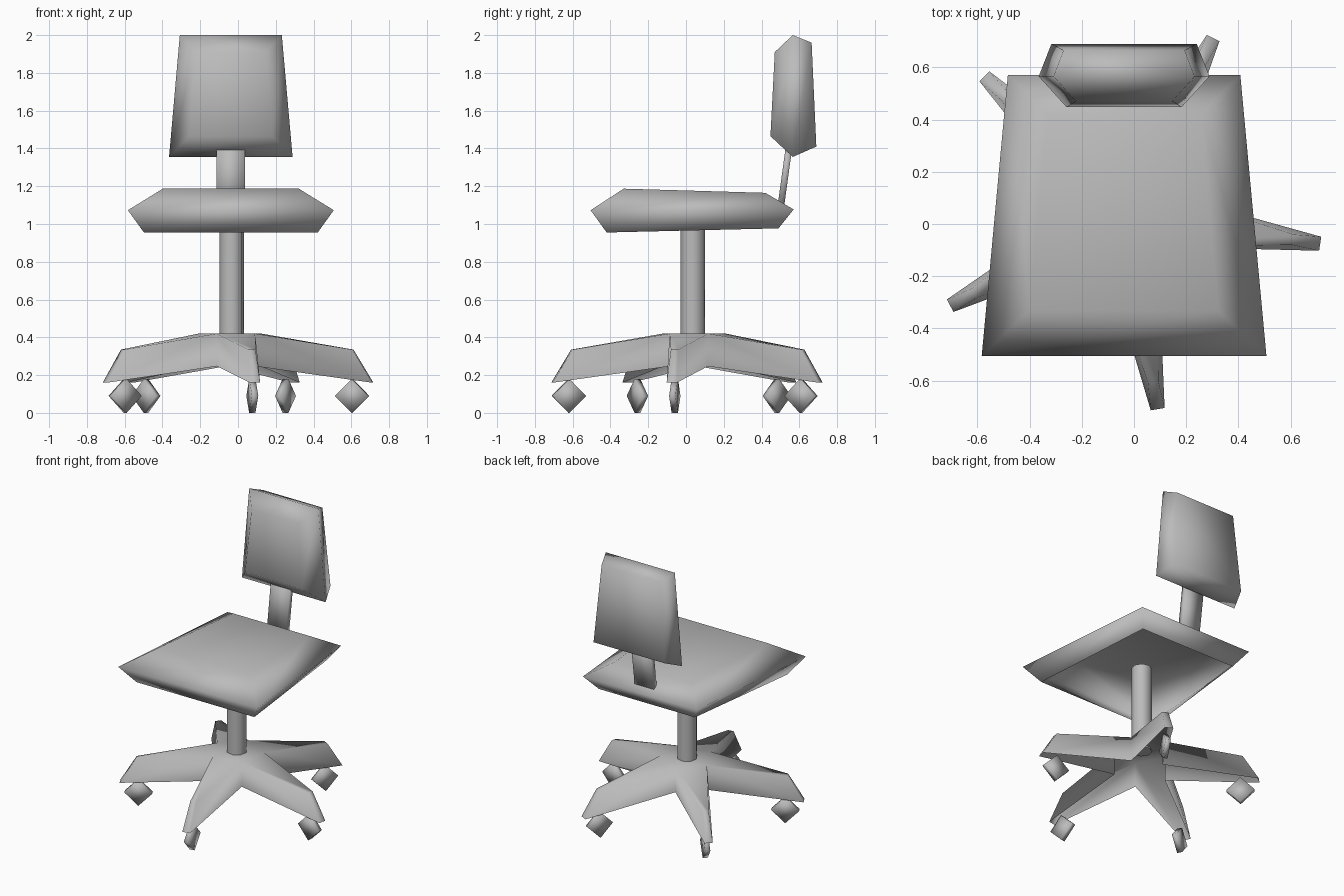
import bpy, bmesh
from math import radians, pi
from mathutils import Vector, Matrix

if "Cube" in bpy.data.objects:
    bpy.data.objects.remove(bpy.data.objects["Cube"])

grey = bpy.data.materials.new("plain grey")
grey.use_nodes = True
grey.diffuse_color = (0.5, 0.5, 0.5, 1)
grey.node_tree.nodes["Principled BSDF"].inputs["Base Color"].default_value = (0.5, 0.5, 0.5, 1)

CX, CY = -0.034, 0.036          # axis of the column
CENTRE = -0.038                 # middle of the seat and backrest


def finish(name, bm, angle=130):
    bmesh.ops.recalc_face_normals(bm, faces=bm.faces)
    mesh = bpy.data.meshes.new(name)
    bm.to_mesh(mesh)
    bm.free()
    mesh.materials.append(grey)
    obj = bpy.data.objects.new(name, mesh)
    bpy.context.collection.objects.link(obj)
    bpy.ops.object.select_all(action='DESELECT')
    obj.select_set(True)
    bpy.context.view_layer.objects.active = obj
    bpy.ops.object.shade_smooth_by_angle(angle=radians(angle))


def loft(name, rings, open_start=False):
    """Skin a stack of equal point rings and cap the ends."""
    bm = bmesh.new()
    loops = [[bm.verts.new(p) for p in ring] for ring in rings]
    n = len(loops[0])
    for a, b in zip(loops, loops[1:]):
        for i in range(n):
            j = (i + 1) % n
            bm.faces.new((a[i], a[j], b[j], b[i]))
    if not open_start:
        bm.faces.new(loops[0])
    bm.faces.new(loops[-1])
    finish(name, bm)


def trapezoid(w0, p0, w1, p1):
    """Symmetric four-point ring: half width and (y, z) of its two edges."""
    return [(CENTRE - w0, *p0), (CENTRE + w0, *p0), (CENTRE + w1, *p1), (CENTRE - w1, *p1)]


# Seat shell: open underside, wide rim, top
loft("seat", [
    trapezoid(0.46, (-0.42, 0.955), 0.375, (0.49, 0.977)),
    trapezoid(0.545, (-0.505, 1.073), 0.445, (0.57, 1.077)),
    trapezoid(0.36, (-0.33, 1.187), 0.295, (0.42, 1.165))], open_start=True)

# Backrest cushion: front panel, wide rim, rear panel
loft("backrest", [
    trapezoid(0.22, (0.447, 1.465), 0.185, (0.47, 1.91)),
    trapezoid(0.327, (0.565, 1.355), 0.27, (0.565, 2.0)),
    trapezoid(0.278, (0.69, 1.41), 0.232, (0.665, 1.96))])

# Flat bar joining the seat and backrest
loft("backrest_support", [
    trapezoid(0.075, (0.48, 1.06), 0.075, (0.515, 1.06)),
    trapezoid(0.075, (0.535, 1.46), 0.075, (0.57, 1.46))])

# Column
bm = bmesh.new()
bmesh.ops.create_cone(bm, cap_ends=True, segments=8, radius1=0.066, radius2=0.066, depth=0.61,
                      matrix=Matrix.Translation((CX, CY, 0.715)) @ Matrix.Rotation(radians(10), 4, 'Z'))
finish("column", bm, 60)


# Star base shell: a pentagonal hub with a tapered, drooping leg on each side
def polar(turn, r, side, z):
    return Matrix.Translation((CX, CY, 0)) @ Matrix.Rotation(turn, 4, 'Z') @ Vector((r, side, z))


TURNS = [radians(-8.5 + 72 * k) for k in range(5)]
HUB = 0.175
bm = bmesh.new()
hub_top = [bm.verts.new(polar(t - pi / 5, HUB, 0, 0.42)) for t in TURNS]
hub_low = [bm.verts.new(polar(t - pi / 5, HUB, 0, 0.247)) for t in TURNS]
bm.faces.new(hub_top)
for k, turn in enumerate(TURNS):
    top = [hub_top[k], hub_top[(k + 1) % 5]]
    low = [hub_low[k], hub_low[(k + 1) % 5]]
    shoulder = [bm.verts.new(polar(turn, 0.65, s * 0.02, 0.335)) for s in (-1, 1)]
    tip = [bm.verts.new(polar(turn, 0.755, s * 0.027, 0.16)) for s in (-1, 1)]
    bm.faces.new((top[0], shoulder[0], shoulder[1], top[1]))
    bm.faces.new((shoulder[0], tip[0], tip[1], shoulder[1]))
    for i in range(2):
        bm.faces.new((top[i], low[i], tip[i], shoulder[i]))
finish("star_base", bm)

# Diamond casters under the leg tips
for k, (turn, reach) in enumerate(zip(TURNS, (0.645, 0.64, 0.635, 0.635, 0.665))):
    bm = bmesh.new()
    bmesh.ops.create_cone(bm, cap_ends=True, segments=4, radius1=0.09, radius2=0.09, depth=0.034)
    bm.transform(Matrix.Translation(polar(turn, reach, 0, 0.09))
                 @ Matrix.Rotation(turn, 4, 'Z') @ Matrix.Rotation(pi / 2, 4, 'X'))
    finish(f"caster_{k + 1}", bm)
